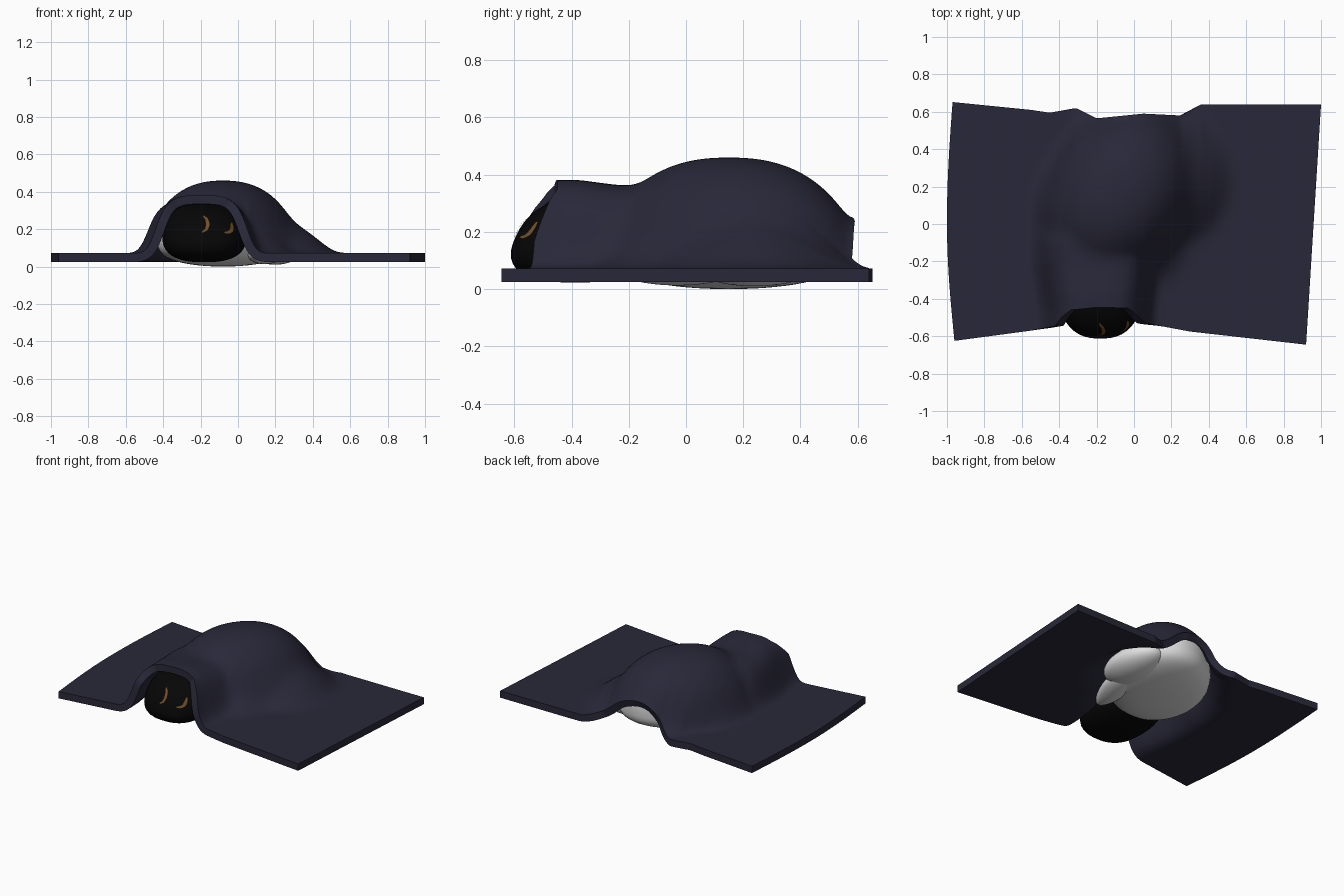
import bpy, bmesh, math
from mathutils import Vector
from mathutils.bvhtree import BVHTree

if "Cube" in bpy.data.objects:
    bpy.data.objects.remove(bpy.data.objects["Cube"])


def material(name, rgb):
    m = bpy.data.materials.new(name)
    m.diffuse_color = (*rgb, 1)
    m.use_nodes = True
    m.node_tree.nodes["Principled BSDF"].inputs["Base Color"].default_value = m.diffuse_color
    return m


NAVY = material("navy cloth", (0.0215, 0.0205, 0.040))
BLACK = material("black", (0.0018, 0.0018, 0.0018))
WHITE = material("soft white", (0.75, 0.75, 0.75))
BROWN = material("golden brown", (0.17, 0.08, 0.02))


def finish(name, bm, mat):
    me = bpy.data.meshes.new(name)
    bmesh.ops.recalc_face_normals(bm, faces=bm.faces)
    bm.to_mesh(me)
    ob = bpy.data.objects.new(name, me)
    bpy.context.collection.objects.link(ob)
    me.materials.append(mat)
    return ob


def smooth(ob, angle=50):
    bpy.ops.object.select_all(action='DESELECT')
    ob.select_set(True)
    bpy.context.view_layer.objects.active = ob
    bpy.ops.object.shade_smooth_by_angle(angle=math.radians(angle))


def blob(shape):
    bm = bmesh.new()
    bmesh.ops.create_uvsphere(bm, u_segments=48, v_segments=32, radius=1)
    for v in bm.verts:
        v.co = shape(v.co.copy())
    return bm


def interp(pts, t):
    for (a, p), (b, q) in zip(pts, pts[1:]):
        if t <= b:
            k = max(0, (t - a) / (b - a))
            return p + (q - p) * k
    return pts[-1][1]


TILT = math.radians(30)
CX, CY = -0.08, 0.15


def dome(r, h, p=2.4, q=0.6):
    return h * (1 - r ** p) ** q if r < 1 else 0


# Height of the things lying under the cloth
def bump(x, y):
    dx, dy = x - CX, y - CY
    along = dx * math.sin(TILT) + dy * math.cos(TILT)
    across = dx * math.cos(TILT) - dy * math.sin(TILT)
    h = dome(math.hypot(along / 0.50, across / 0.385), 0.388)
    hw = 0.255 + 0.035 * min(1, max(0, (y + 0.45) / 0.25))
    hx = abs(x + 0.145 + hw * 0.2) / hw
    fade = 1 - max(0, (y + 0.1) / 0.3)
    if hx < 1 and fade > 0:
        top = 0.31 - 0.02 * min(1, max(0, (y + 0.38) / 0.15))
        h = max(h, top * (1 - hx ** 3.5) ** 0.45 * fade)
    h = max(h, dome(math.hypot((x - 0.15) / 0.37, (y - 0.24) / 0.38), 0.22, 1.6, 1.1))
    return max(h, dome(math.hypot((x - 0.1) / 0.2, (y + 0.02) / 0.3), 0.12, 1.6, 1.1))


# Blanket: sheet relaxed over the bumps
FRONT = [(-1, -.63), (-.55, -.57), (-.42, -.545), (-.39, -.5), (-.34, -.46), (-.19, -.445),
         (-.03, -.45), (.02, -.49), (.06, -.53), (.3, -.575), (.92, -.645), (1, -.65)]
BACK = [(-1, .655), (-.55, .61), (-.45, .595), (-.31, .62), (-.2, .565), (.05, .59),
        (.25, .58), (.36, .64), (1, .64)]
NU, NV = 160, 100
grid = []
for j in range(NV + 1):
    v = j / NV
    left = -0.96 - 0.04 * math.sin(math.pi * v) if v < 0.5 else -0.97 - 0.03 * math.sin(math.pi * v)
    right = 0.92 + 0.08 * v
    row = []
    for i in range(NU + 1):
        x = left + (right - left) * i / NU
        f, b = interp(FRONT, x), interp(BACK, x)
        row.append((x, f + (b - f) * v))
    grid.append(row)
base = [[bump(*p) for p in row] for row in grid]
z = [r[:] for r in base]
for step in range(20):
    n = []
    for j in range(NV + 1):
        up, dn, c = z[min(j + 1, NV)], z[max(j - 1, 0)], z[j]
        n.append([(up[i] + dn[i] + c[max(i - 1, 0)] + c[min(i + 1, NU)]) / 4
                  for i in range(NU + 1)])
    if step < 14:
        n = [[max(a, b) for a, b in zip(ra, rb)] for ra, rb in zip(n, base)]
    z = n
bm = bmesh.new()
vs = [[bm.verts.new((*grid[j][i], 0.072 + z[j][i])) for i in range(NU + 1)] for j in range(NV + 1)]
for j in range(NV):
    for i in range(NU):
        bm.faces.new((vs[j][i], vs[j][i + 1], vs[j + 1][i + 1], vs[j + 1][i]))
blanket = finish("blanket", bm, NAVY)
if blanket.data.polygons[0].normal.z < 0:
    blanket.data.flip_normals()
sol = blanket.modifiers.new("thickness", 'SOLIDIFY')
sol.thickness = 0.048
sol.offset = -1
bpy.context.view_layer.objects.active = blanket
blanket.select_set(True)
bpy.ops.object.modifier_apply(modifier=sol.name)
smooth(blanket)


# Body: tilted ellipsoid with a flattened underside
def body_shape(c):
    h = 0.2 + (0.19 * c.z if c.z > 0 else -0.2 * abs(c.z) ** 0.45)
    a, w = c.y * 0.435, c.x * 0.325
    return Vector((CX + w * math.cos(TILT) + a * math.sin(TILT),
                   CY - w * math.sin(TILT) + a * math.cos(TILT), h))


smooth(finish("body", blob(body_shape), WHITE))

# Limbs along the right side: a broad thigh and a tapered arm
smooth(finish("thigh", blob(lambda c: Vector((0.2 + 0.15 * c.x, 0.24 + 0.24 * c.y, 0.1 + 0.09 * c.z))), WHITE))
smooth(finish("arm", blob(lambda c: Vector((0.14 + 0.09 * c.x * (1 + 0.3 * c.y) + 0.04 * c.y,
                                            -0.03 + 0.21 * c.y, 0.068 + 0.055 * c.z))), WHITE))


# Head: boxy rounded form with a sloping face
def head_shape(c):
    p = 2.5
    s = (abs(c.x) ** p + abs(c.y) ** p + abs(c.z) ** p) ** (-1 / p)
    h = 0.183 + 0.16 * c.z * s
    wide = 0.222 - 0.12 * (h - 0.183)
    return Vector((-0.18 + wide * c.x * s, -0.33 + 0.28 * c.y * s + 0.45 * (h - 0.15), h))


hb = blob(head_shape)
tree = BVHTree.FromBMesh(hb)
smooth(finish("head", hb, BLACK))


# Closed eyes: thin tapered strips laid on the face
def eye(name, pts):
    bm = bmesh.new()
    rows = []
    n = 16
    for k in range(n + 1):
        t = k / n * (len(pts) - 1)
        a = min(int(t), len(pts) - 2)
        p = Vector(pts[a]).lerp(Vector(pts[a + 1]), t - a)
        d = (Vector(pts[a + 1]) - Vector(pts[a])).normalized()
        w = 0.003 + 0.006 * math.sin(math.pi * k / n)
        row = []
        for s in (-1, 1):
            q = p + Vector((-d.y, d.x)) * w * s
            hit = tree.ray_cast(Vector((q.x, -2, q.y)), Vector((0, 1, 0)))
            row.append(bm.verts.new(hit[0] + hit[1].normalized() * 0.004))
        rows.append(row)
    for r, q in zip(rows, rows[1:]):
        bm.faces.new((r[0], r[1], q[1], q[0]))
    ob = finish(name, bm, BROWN)
    if ob.data.polygons[0].normal.y > 0:
        ob.data.flip_normals()


eye("left_eye", [(-.185, .27), (-.167, .25), (-.161, .225), (-.168, .2), (-.19, .183)])
eye("right_eye", [(-.075, .182), (-.05, .183), (-.037, .193), (-.034, .212), (-.038, .235)])
